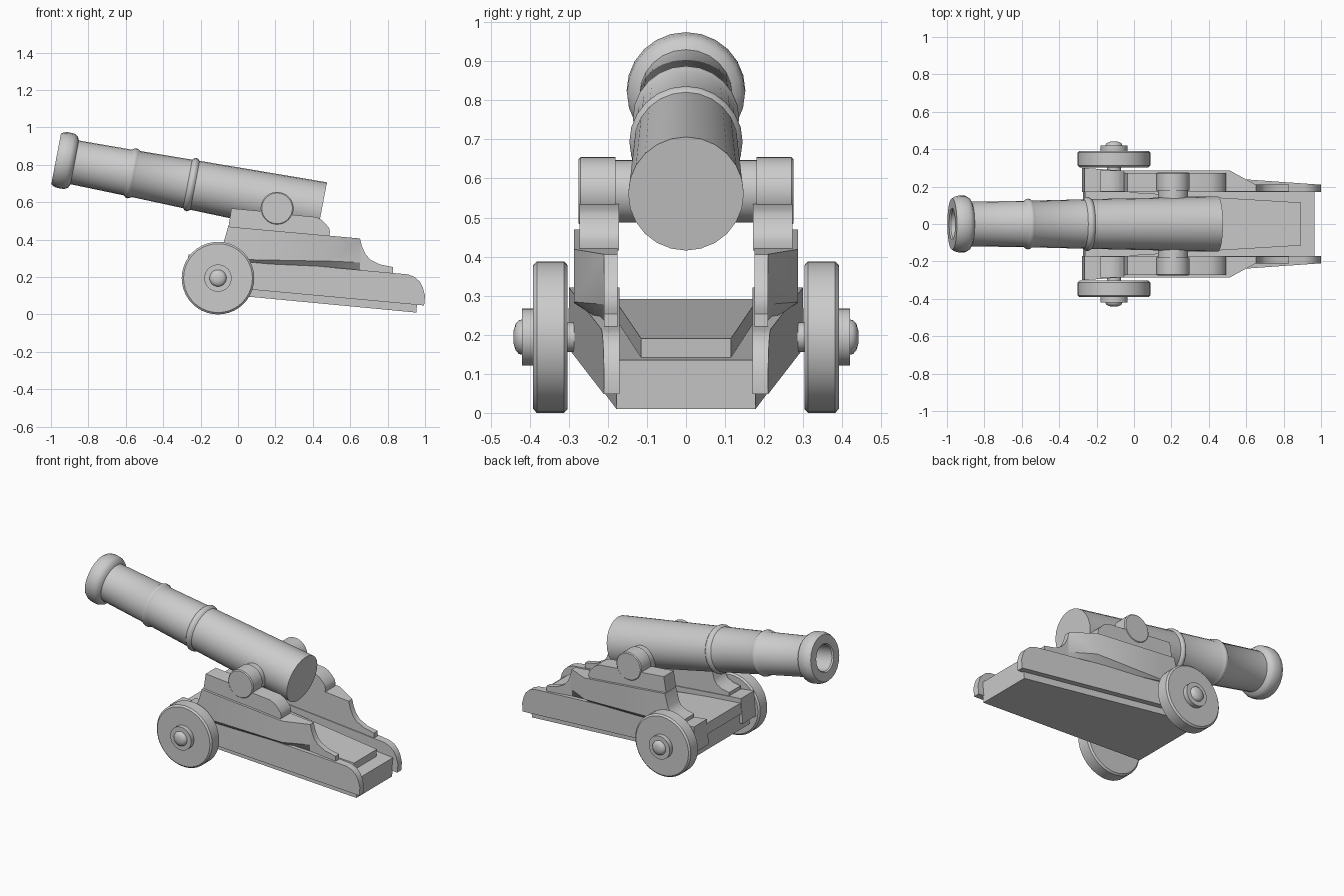
import bpy, bmesh, math
from mathutils import Matrix, Vector

if "Cube" in bpy.data.objects:
    bpy.data.objects.remove(bpy.data.objects["Cube"])


def finish(name, bm, angle=None, mirror=False):
    bmesh.ops.recalc_face_normals(bm, faces=bm.faces)
    me = bpy.data.meshes.new(name)
    bm.to_mesh(me)
    bm.free()
    ob = bpy.data.objects.new(name, me)
    bpy.context.collection.objects.link(ob)
    if mirror:
        mod = ob.modifiers.new("mirror", 'MIRROR')
        mod.use_axis = (False, True, False)
        mod.use_mirror_merge = False
    if angle:
        bpy.ops.object.select_all(action='DESELECT')
        ob.select_set(True)
        bpy.context.view_layer.objects.active = ob
        bpy.ops.object.shade_smooth_by_angle(angle=math.radians(angle))
    return ob


def loft(name, sections, **kw):
    """Skin a list of equal-length closed sections and cap both ends."""
    bm = bmesh.new()
    rows = [[bm.verts.new(p) for p in s] for s in sections]
    n = len(rows[0])
    for a, b in zip(rows, rows[1:]):
        for i in range(n):
            j = (i + 1) % n
            bm.faces.new((a[i], a[j], b[j], b[i]))
    bm.faces.new(rows[0])
    bm.faces.new(rows[-1])
    return finish(name, bm, **kw)


def plate(name, profile, inner, outer, **kw):
    """Side profile in x, z spanning from inner(x) to outer(x) in y."""
    return loft(name, [[(x, f(x), z) for x, z in profile] for f in (inner, outer)], **kw)


def lathe(name, profile, matrix, sides=32, **kw):
    """Revolve (radius, height) points about local z; radius 0 makes a pole."""
    bm = bmesh.new()
    rows = []
    for r, h in profile:
        if r == 0:
            rows.append([bm.verts.new((0, 0, h))] * sides)
        else:
            rows.append([bm.verts.new((r * math.cos(t), r * math.sin(t), h))
                         for t in (2 * math.pi * i / sides for i in range(sides))])
    for a, b in zip(rows, rows[1:]):
        for i in range(sides):
            j = (i + 1) % sides
            vs = list(dict.fromkeys((a[i], a[j], b[j], b[i])))
            if len(vs) > 2:
                bm.faces.new(vs)
    bm.transform(matrix)
    return finish(name, bm, **kw)


# Barrel with two rings, flared muzzle and open bore
barrel = [(0, 0), (.148, 0), (.133, .69), (.142, .70), (.145, .71), (.142, .72), (.132, .73),
          (.125, 1.01), (.133, 1.022), (.136, 1.033), (.133, 1.044), (.124, 1.056),
          (.119, 1.345), (.140, 1.355), (.151, 1.375), (.152, 1.41), (.147, 1.432),
          (.138, 1.446), (.085, 1.446), (.078, 1.438), (.078, 1.05), (0, 1.05)]
tilt = Matrix.Translation((.448, 0, .561)) @ Matrix.Rotation(-math.radians(79.2), 4, 'Y')
lathe("barrel", barrel, tilt, sides=24, angle=40)

# Trunnions: thin pivot with thicker ends
along_y = Matrix.Rotation(-math.pi / 2, 4, 'X')
trunnion = [(0, -.275), (.082, -.275), (.088, -.27), (.088, -.18), (.08, -.18),
            (.08, .18), (.088, .18), (.088, .27), (.082, .275), (0, .275)]
lathe("trunnions", trunnion, Matrix.Translation((.209, 0, .567)) @ along_y, angle=35)

# Wheels, hubs and axle
at_axle = Matrix.Translation((-.107, 0, .194)) @ along_y
wheel = [(0, .303), (.184, .303), (.194, .312), (.194, .382), (.184, .391), (0, .391)]
hub = [(0, .38), (.073, .38), (.073, .42), (.045, .42), (.043, .428),
       (.034, .436), (.018, .441), (0, .442)]
lathe("wheels", wheel, at_axle, sides=40, angle=30, mirror=True)
lathe("hubs", hub, at_axle, angle=40, mirror=True)
lathe("axle", [(0, -.385), (.038, -.385), (.038, .385), (0, .385)], at_axle, angle=40)


def rail_y(x):
    return .21 + (1 - x) * .071


def rail_top(x):
    return .24 + (.626 - x) * .091


# Lower side rails, tapering towards the rounded tail
rail = [(.995, .048), (1.0, .10), (.988, .145), (.972, .175), (.945, .2), (.909, .214),
        (-.265, rail_top(-.265)), (-.278, .165)]
plate("side_rails", rail, lambda x: .17, rail_y, mirror=True, angle=35)

# Bed between the rails and the raised panel on it
bed = [(.953, .01), (.965, .135), (-.25, .247), (-.262, .125)]
plate("bed", bed, lambda x: .035 - rail_y(x), lambda x: rail_y(x) - .035)
panel = [(.885, .13), (.892, .19), (-.262, .292), (-.272, .23)]
plate("bed_panel", panel, lambda x: -.115 - (.89 - x) * .06, lambda x: .115 + (.89 - x) * .06)

# Upper cheeks: wide shoulders, undercut side, concave sweeps at both ends
outline = [(-.18, .335), (-.125, .345), (-.09, .365), (-.075, .39), (-.053, .47), (.04, .461),
           (.51, .419), (.652, .406), (.663, .364), (.68, .325), (.706, .294), (.76, .267),
           (.83, .253)]
sections = []
for x, top in outline:
    outer = .287 if x <= .51 else .21
    k = min(max((x - .04) / .56, 0), 1)
    low = min(outer, .287 - .077 * k)
    base = rail_top(x) - .012
    mid = min(base + .012 + .04 * k, top - .004)
    sections.append([(x, .175, base), (x, low, base), (x, outer, mid),
                     (x, outer, top), (x, .175, top)])
loft("upper_cheeks", sections, mirror=True, angle=30)

# Trunnion brackets on top of the cheeks
bracket = [(-.052, .462), (-.035, .567), (.12, .553), (.30, .532), (.415, .521),
           (.445, .507), (.468, .485), (.487, .462), (.492, .44), (.487, .416)]
plate("trunnion_brackets", bracket, lambda x: .172, lambda x: .272, mirror=True, angle=30)
